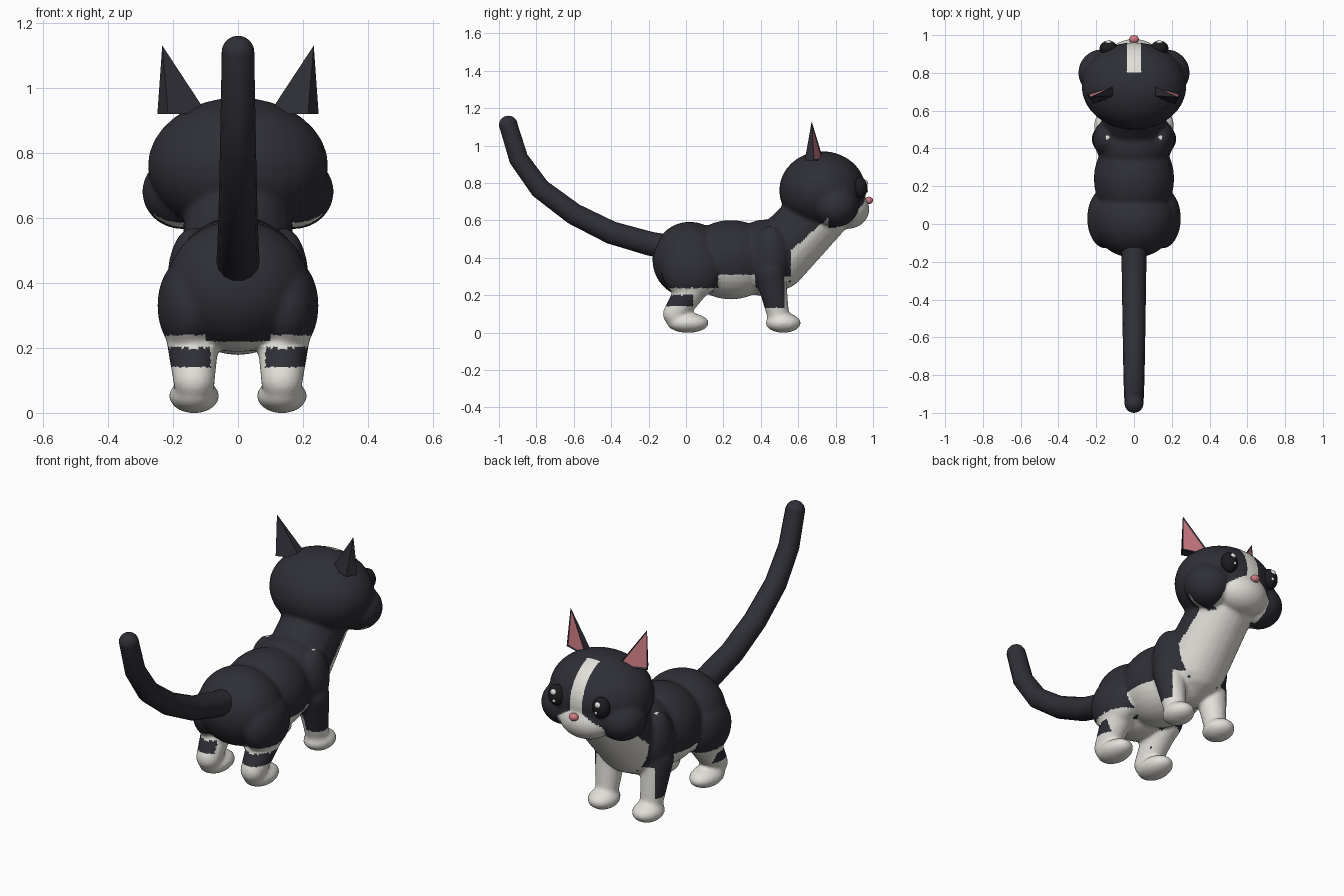
import bpy, bmesh
from mathutils import Matrix, Vector

if "Cube" in bpy.data.objects:
    bpy.data.objects.remove(bpy.data.objects["Cube"], do_unlink=True)


def material(name, r, g, b):
    m = bpy.data.materials.new(name)
    m.use_nodes = True
    m.diffuse_color = (r, g, b, 1)
    m.node_tree.nodes["Principled BSDF"].inputs["Base Color"].default_value = (r, g, b, 1)
    return m


DARK = material("charcoal fur", 0.028, 0.028, 0.038)
WHITE = material("white fur", 0.76, 0.74, 0.69)
PINK = material("pink skin", 0.62, 0.2, 0.23)
BLACK = material("eye black", 0.012, 0.012, 0.015)
GLINT = material("eye glint", 0.8, 0.8, 0.8)


def finish(name, bm, mats, smooth=True):
    me = bpy.data.meshes.new(name)
    bm.to_mesh(me)
    bm.free()
    ob = bpy.data.objects.new(name, me)
    bpy.context.scene.collection.objects.link(ob)
    for m in mats:
        me.materials.append(m)
    for p in me.polygons:
        p.use_smooth = smooth
    return ob


def ball(bm, centre, radii, segments=32):
    mat = Matrix.Translation(centre) @ Matrix.Diagonal((*radii, 1))
    bmesh.ops.create_uvsphere(bm, u_segments=segments, v_segments=segments // 2, radius=1, matrix=mat)


def limb(bm, a, ra, b, rb, steps=10):
    # tapered capsule made from a chain of balls
    for i in range(steps + 1):
        t = i / steps
        r = ra + (rb - ra) * t
        ball(bm, Vector(a).lerp(Vector(b), t), (r, r, r), 20)


# Torso, neck and head masses
bm = bmesh.new()
ball(bm, (0, 0.02, 0.39), (0.22, 0.2, 0.203))
ball(bm, (0, 0.24, 0.39), (0.213, 0.25, 0.212))
ball(bm, (0, 0.42, 0.4), (0.2, 0.19, 0.205))
limb(bm, (0, 0.48, 0.4), 0.177, (0, 0.72, 0.65), 0.165, 14)
ball(bm, (0, 0.73, 0.76), (0.278, 0.232, 0.21))
ball(bm, (0, 0.865, 0.66), (0.15, 0.115, 0.105))

# Cheeks, thighs, shoulders, legs and paws
for s in (-1, 1):
    ball(bm, (s * 0.17, 0.8, 0.68), (0.125, 0.125, 0.115))
    ball(bm, (s * 0.15, 0.03, 0.33), (0.098, 0.16, 0.15))
    limb(bm, (s * 0.135, -0.06, 0.1), 0.065, (s * 0.14, 0.04, 0.25), 0.085)
    ball(bm, (s * 0.135, 0.01, 0.052), (0.077, 0.112, 0.053))
    ball(bm, (s * 0.14, 0.45, 0.41), (0.077, 0.1, 0.16))
    limb(bm, (s * 0.135, 0.495, 0.08), 0.058, (s * 0.14, 0.45, 0.32), 0.085)
    ball(bm, (s * 0.135, 0.52, 0.052), (0.077, 0.094, 0.053))
body = finish("body", bm, [])
mod = body.modifiers.new("fuse", "REMESH")
mod.mode = "VOXEL"
mod.voxel_size = 0.0105
mod.use_smooth_shade = True
soft = body.modifiers.new("soften", "SMOOTH")
soft.factor = 0.5
soft.iterations = 6
fused = bpy.data.meshes.new_from_object(body.evaluated_get(bpy.context.evaluated_depsgraph_get()))
body.modifiers.clear()
body.data = fused
fused.materials.clear()
fused.materials.append(DARK)
fused.materials.append(WHITE)


def is_white(c):
    x, y, z = abs(c.x), c.y, c.z
    if z > 0.56 and y > 0.76:                        # muzzle and chin
        return y > 0.8 and x < min(0.145, 0.04 + 1.5 * max(0, 0.725 - z))
    if (x - 0.14) ** 2 + (y - 0.46) ** 2 < 0.0001 and z > 0.5:   # shoulder flecks
        return True
    if y > 0.56 + 1.15 * max(0, z - 0.44):           # chest and throat
        return True
    if y > 0.37:                                     # front legs
        if x < 0.1:
            return z < 0.27
        return z < 0.135 or (z < 0.3 and (y > 0.525 or x < 0.12))
    if y > 0.17:                                     # belly
        return z < 0.31
    if z < 0.2:                                      # hind legs
        return not (z > 0.14 and x > 0.085 and y < 0.04)
    return z < 0.24 - 0.02 * (x < 0.1)


for p in fused.polygons:
    p.material_index = int(is_white(p.center))
    p.use_smooth = True

# Tail
curve = bpy.data.curves.new("tail", "CURVE")
curve.dimensions = "3D"
curve.bevel_depth = 1
curve.bevel_resolution = 5
curve.use_fill_caps = True
path = [(-0.05, 0.45), (-0.19, 0.475), (-0.4, 0.535), (-0.6, 0.635), (-0.78, 0.77),
        (-0.895, 0.93), (-0.95, 1.11)]
spline = curve.splines.new("POLY")
spline.points.add(len(path) - 1)
for i, (pt, (y, z)) in enumerate(zip(spline.points, path)):
    pt.co = (0, y, z, 1)
    pt.radius = 0.069 - 0.019 * i / (len(path) - 1)
curve.materials.append(DARK)
tail = bpy.data.objects.new("tail", curve)
bpy.context.scene.collection.objects.link(tail)
for sp in curve.splines:
    sp.use_smooth = True
bm = bmesh.new()
ball(bm, (0, -0.95, 1.11), (0.05, 0.05, 0.05), 24)
finish("tail_tip", bm, [DARK])

# Ears with inset pink fronts, and eyes
for s, side in ((-1, "right"), (1, "left")):
    bm = bmesh.new()
    base = [bm.verts.new((s * x, y, 0.92)) for x, y in
            ((0.248, 0.685), (0.215, 0.635), (0.095, 0.68), (0.095, 0.735))]
    tip = bm.verts.new((s * 0.233, 0.672, 1.13))
    bm.faces.new(base)
    for i in range(4):
        face = bm.faces.new((base[i], base[(i + 1) % 4], tip))
    bmesh.ops.recalc_face_normals(bm, faces=bm.faces[:])
    bmesh.ops.inset_individual(bm, faces=[face], thickness=0.014, depth=-0.004)
    face.material_index = 1
    finish(side + "_ear", bm, [DARK, PINK], False)

    bm = bmesh.new()
    ball(bm, (s * 0.135, 0.93, 0.775), (0.047, 0.04, 0.057))
    finish(side + "_eye", bm, [BLACK])
    bm = bmesh.new()
    ball(bm, (s * 0.135, 0.96, 0.8), (0.017, 0.012, 0.017), 16)
    ball(bm, (s * 0.128, 0.966, 0.758), (0.009, 0.007, 0.009), 16)
    finish(side + "_eye_glints", bm, [GLINT])

# Nose and mouth
bm = bmesh.new()
ball(bm, (0, 0.978, 0.707), (0.026, 0.022, 0.02), 20)
finish("nose", bm, [PINK])
bm = bmesh.new()
ball(bm, (0, 0.968, 0.652), (0.016, 0.009, 0.009), 16)
finish("mouth", bm, [BLACK])
